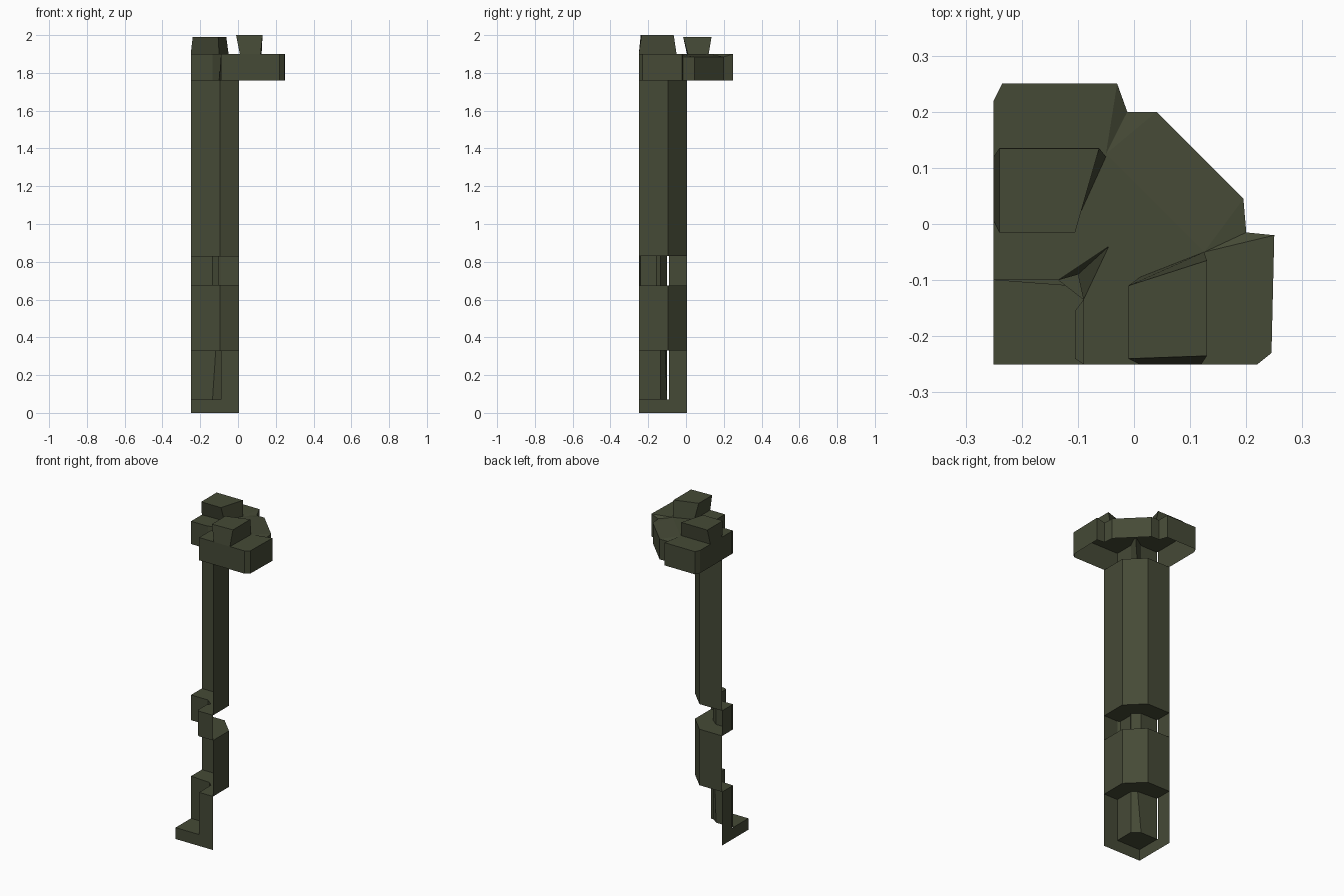
import bpy

if "Cube" in bpy.data.objects:
    bpy.data.objects.remove(bpy.data.objects["Cube"])

stone = bpy.data.materials.new("dark_olive_stone")
stone.diffuse_color = (0.060, 0.068, 0.037, 1)
stone.use_nodes = True
stone.node_tree.nodes["Principled BSDF"].inputs["Base Color"].default_value = stone.diffuse_color

E = -0.25  # the two open cut planes are x = E and y = E


def make(name, faces):
    """Build one flat-shaded object from polygons given as point lists."""
    verts, index, polys = [], {}, []
    for f in faces:
        ids = []
        for p in f:
            k = tuple(round(c, 4) for c in p)
            if k not in index:
                index[k] = len(verts)
                verts.append(k)
            if index[k] not in ids:
                ids.append(index[k])
        if len(ids) > 2:
            polys.append(ids)
    me = bpy.data.meshes.new(name)
    me.from_pydata(verts, [], polys)
    me.materials.append(stone)
    ob = bpy.data.objects.new(name, me)
    bpy.context.collection.objects.link(ob)
    return ob


def at(pts, z):
    return [(p[0], p[1], z) for p in pts]


def wall(low, high, z0, z1, flip=False):
    """Strip between two open outlines with equal point counts."""
    a, b = at(low, z0), at(high, z1)
    out = [[a[i + 1], a[i], b[i], b[i + 1]] for i in range(len(a) - 1)]
    return [f[::-1] for f in out] if flip else out


def ledge(inner, outer, z, up=True):
    """Flat shelf between two open outlines."""
    f = at(outer, z) + at(inner, z)[::-1]
    return [f if up else f[::-1]]


def caps(x0, x1, z0, z1):
    """Matching end faces on both cut planes."""
    f = [(x0, E, z0), (x1, E, z0), (x1, E, z1), (x0, E, z1)]
    return [f, [(y, x, z) for x, y, z in f][::-1]]


# Outlines of the quarter shaft, running from the front cut to the left cut
wide = [(.005, E), (.005, -.095), (-.095, .005), (E, .005)]
niche = [(-.09, E), (-.09, -.135), (-.135, -.10), (E, -.10)]
niche_top = [(-.09, E), (-.09, -.135), (-.118, -.11), (E, -.10)]
ring = [(-.09, E), (-.105, -.24), (-.105, -.155), (-.09, -.135),
        (-.135, -.10), (E, -.10)]

# Foot: floor plus the two full-width end faces
make("shaft_base", caps(E, .005, 0, .07) + [at([(E, E)] + niche, .07)])

# Narrow lower lining, topped by a shelf
make("lower_lining", wall(niche, niche_top, .07, .33)
     + caps(-.09, .005, .07, .33) + ledge(niche_top, wide, .33))

# Wide shaft walls
make("lower_shaft_wall", wall(wide, wide, .33, .675))
make("upper_shaft_wall", wall(wide, wide, .83, 1.76))

# Projecting stone band
make("stone_band", wall(ring, ring, .675, .83) + caps(-.09, .005, .675, .83)
     + ledge(ring, wide, .83) + ledge(ring, wide, .675, False))

# Rim: lining, outer faces, underside and three top stones
rim_low = [(-.09, E), (-.09, -.135), (-.10, -.09), (-.135, -.10), (E, -.10)]
rim_high = [(-.09, E), (-.09, -.135), (-.045, -.04), (-.135, -.10), (E, -.10)]
outer = [(.22, E), (.245, -.23), (.25, -.02), (.20, -.015), (.195, .045),
         (.04, .20), (-.012, .20), (-.03, .25), (-.235, .25), (E, .22)]
T, D = 1.90, 1.885
top_z = [T, T, T, D, D, D, D, T, T, T]
outer_top = [(p[0], p[1], z) for p, z in zip(outer, top_z)]
outer_low = at(outer, 1.76)
sides = [[outer_low[i], outer_low[i + 1], outer_top[i + 1], outer_top[i]]
         for i in range(9)]
apex, fi, bi = (-.045, -.04, T), (.01, -.095, T), (-.10, .01, T)
fo, bo = (.125, -.05, T), (-.05, .125, T)
rim = wall(rim_low, rim_high, 1.76, T) + sides + caps(-.09, .22, 1.76, T)
rim += ledge(rim_low, wide, 1.76, False)
rim += [at(rim_high[:2], T)[::-1] + outer_top[:3] + [fo, fi, apex],
        [outer_top[2], outer_top[3], fo],
        [apex, bi, bo] + outer_top[7:] + at(rim_high[3:], T)[::-1],
        [outer_top[6], outer_top[7], bo],
        [apex, fi, fo, bo, bi],
        [fo, outer_top[3], outer_top[4]],
        [fo, outer_top[4], outer_top[5], bo],
        [bo, outer_top[5], outer_top[6]]]
make("rim_stones", rim)


# Loose stones on top of the rim
def block(name, low, high, z):
    low, high = low + low[:1], high + high[:1]
    make(name, wall(low, high, T, z, True) + [at(high[:-1], z)])


block("front_top_stone",
      [(.01, E), (.12, E), (.125, -.05), (.01, -.095)],
      [(-.01, -.24), (.13, -.235), (.13, -.065), (-.01, -.11)], 2.0)
block("left_top_stone",
      [(E, .005), (-.10, .01), (-.05, .12), (E, .12)],
      [(-.24, -.015), (-.105, -.015), (-.062, .135), (-.24, .135)], 1.99)
